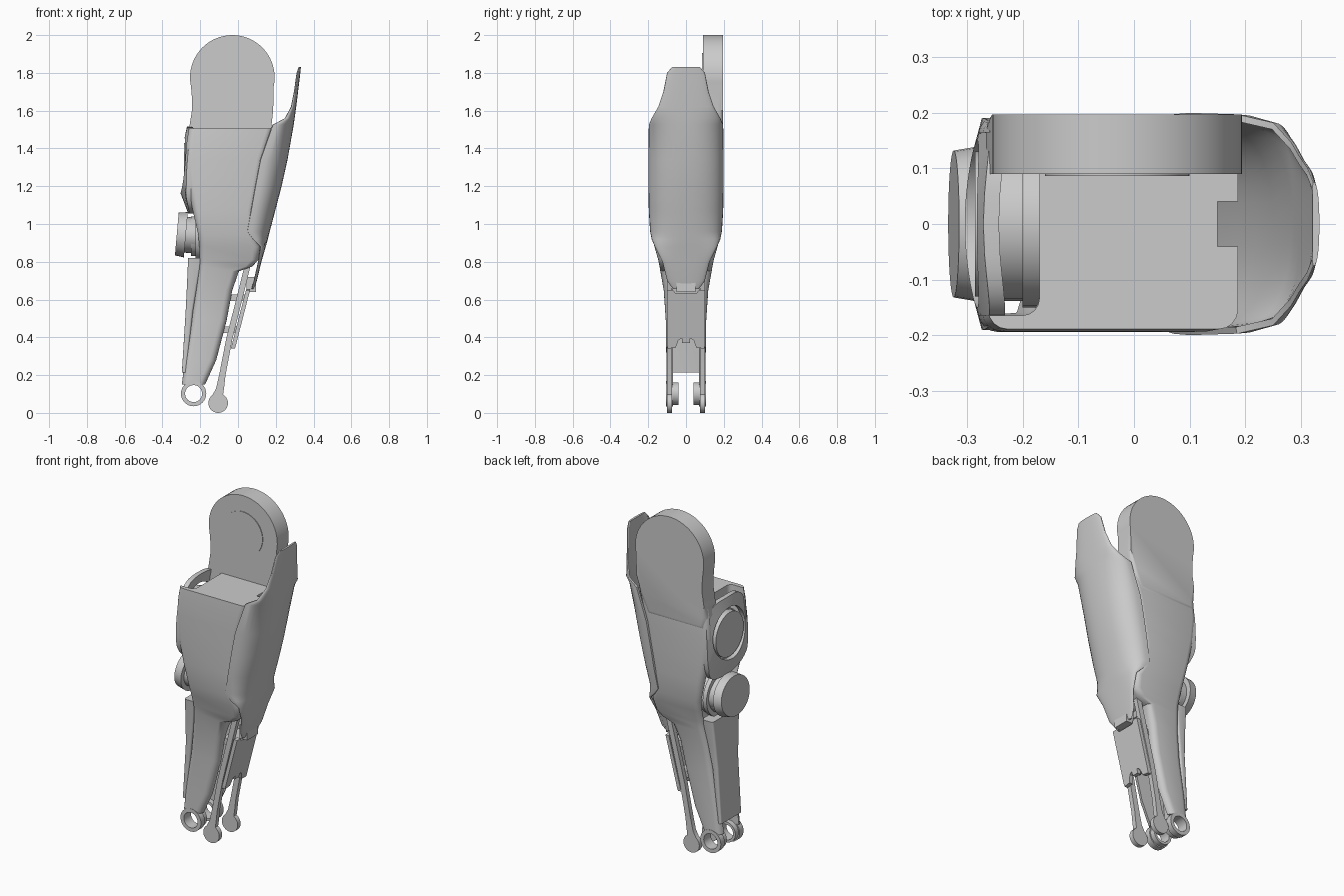
import bpy, bmesh
from math import sin, cos, pi, radians, tan
from mathutils import Matrix

if "Cube" in bpy.data.objects:
    bpy.data.objects.remove(bpy.data.objects["Cube"])


def finish(name, bm, smooth=True):
    bmesh.ops.recalc_face_normals(bm, faces=bm.faces)
    me = bpy.data.meshes.new(name)
    bm.to_mesh(me)
    bm.free()
    ob = bpy.data.objects.new(name, me)
    bpy.context.collection.objects.link(ob)
    if smooth:
        shade(ob)
    return ob


def shade(ob):
    bpy.ops.object.select_all(action='DESELECT')
    ob.select_set(True)
    bpy.context.view_layer.objects.active = ob
    bpy.ops.object.shade_smooth_by_angle(angle=radians(32))


def loft(name, rings, wrap=False, smooth=True):
    """Skin closed rings; cap the ends, or join last ring to first."""
    bm = bmesh.new()
    vs = [[bm.verts.new(p) for p in r] for r in rings]
    n = len(rings[0])
    for a, b in zip(vs, vs[1:] + vs[:1] if wrap else vs[1:]):
        for i in range(n):
            bm.faces.new((a[i], a[(i + 1) % n], b[(i + 1) % n], b[i]))
    if not wrap:
        bm.faces.new(vs[0])
        bm.faces.new(vs[-1])
    return finish(name, bm, smooth)


def round_rect(z, xl, xr, w, r=0.035):
    r = min(r, (xr - xl) * 0.3, w * 0.5)
    pts = []
    for k, (cx, cy) in enumerate(((xr - r, w - r), (xl + r, w - r),
                                  (xl + r, r - w), (xr - r, r - w))):
        for j in range(5):
            a = (k + j / 4) * pi / 2
            pts.append((cx + r * cos(a), cy + r * sin(a), z))
    return pts


def prism_y(name, pts, y0, y1, bevel=0):
    """Extrude an x/z outline along y, rounding the y1 rim."""
    bm = bmesh.new()
    a = [bm.verts.new((x, y0, z)) for x, z in pts]
    b = [bm.verts.new((x, y1, z)) for x, z in pts]
    n = len(pts)
    for i in range(n):
        bm.faces.new((a[i], a[(i + 1) % n], b[(i + 1) % n], b[i]))
    bm.faces.new(a)
    bm.faces.new(b)
    if bevel:
        rim = [e for e in bm.edges if all(v in b for v in e.verts)]
        bmesh.ops.bevel(bm, geom=rim, offset=bevel, segments=4, profile=0.5, affect='EDGES')
    return finish(name, bm)


def circle(c, r, axis, at, n=32):
    if axis == 'x':
        return [(at, c[0] + r * cos(2 * pi * i / n), c[1] + r * sin(2 * pi * i / n)) for i in range(n)]
    return [(c[0] + r * cos(2 * pi * i / n), at, c[1] + r * sin(2 * pi * i / n)) for i in range(n)]


def box(name, x, y, z):
    rect = [(x[0], y[0]), (x[1], y[0]), (x[1], y[1]), (x[0], y[1])]
    return loft(name, [[(p[0], p[1], h) for p in rect] for h in z], smooth=False)


def cut(ob, cutter):
    cutter.hide_render = True
    m = ob.modifiers.new("cut", 'BOOLEAN')
    m.operation, m.solver, m.object = 'DIFFERENCE', 'EXACT', cutter
    bpy.context.view_layer.objects.active = ob
    bpy.ops.object.modifier_apply(modifier=m.name)
    bpy.data.objects.remove(cutter)


# main leg shell, tapering to the ankle: z, back x, front x, half width
rows = [(1.505, -.262, .187, .189), (1.44, -.272, .165, .193), (1.34, -.28, .135, .194),
        (1.2, -.265, .11, .194), (1.07, -.24, .085, .192), (.94, -.212, .09, .183),
        (.88, -.207, .118, .167), (.81, -.205, .108, .147), (.775, -.207, .075, .14),
        (.75, -.21, .005, .136), (.65, -.225, -.03, .118), (.49, -.247, -.06, .107),
        (.28, -.283, -.115, .104), (.15, -.297, -.174, .104)]
shell = loft("leg_shell", [round_rect(*r) for r in rows])
cut(shell, loft("bay_cutter", [round_rect(*r, r=.03) for r in
                               ((1.6, -.5, -.17, .165), (.95, -.5, -.17, .16), (.8, -.5, -.17, .12))]))
cut(shell, box("fork_cutter", (-.5, .3), (-.07, .07), (0, .72)))
cut(shell, box("notch_cutter", (.15, .3), (-.04, .04), (1.38, 1.6)))
shade(shell)

# knee panel on the back side, with a round head
head = [(-.03 + .224 * cos(a), 1.776 + .224 * sin(a)) for a in
        [radians(-12 + 204 * i / 36) for i in range(37)]]
outline = head + [(-.243, 1.66), (-.244, 1.6), (-.255, 1.53), (-.266, 1.46),
                  (-.26, 1.38), (.12, 1.38), (.175, 1.5), (.186, 1.6)]
prism_y("knee_panel", outline, .09, .197, bevel=.03)
loft("knee_pad", [circle((-.03, 1.776), .13, 'y', y, 40) for y in (.086, .1)])

# curved shin guard: z, front x, side edge x, half width
guard = [(1.83, .333, .322, .075), (1.80, .33, .312, .1), (1.7, .318, .298, .12),
         (1.62, .308, .282, .147), (1.56, .3, .25, .182), (1.525, .295, .185, .197),
         (1.34, .262, .12, .199), (1.2, .231, .093, .199), (1.07, .197, .07, .197),
         (.96, .168, .05, .19), (.92, .158, .08, .182), (.88, .147, .12, .165),
         (.8, .124, .108, .125), (.7, .1, .085, .1), (.655, .085, .073, .068)]


def guard_ring(z, xf, xe, w, t=.012, n=20):
    outer, inner = [], []
    for i in range(n + 1):
        a = -pi / 2 + pi * i / n
        c, s = max(cos(a), 0) ** .85, (abs(sin(a)) ** .85) * (1 if a > 0 else -1)
        outer.append((xe + (xf - xe) * c, w * s, z))
        inner.append((xe - .002 + (xf - xe - t + .002) * c, (w - t) * s, z))
    return outer + inner[::-1]


loft("shin_guard", [guard_ring(*r) for r in guard])

# calf frame: curved plate with a round window
def frame_pt(y, z, dx):
    x = -.304 + .85 * y * y + .03 * (max(0, z - 1.22) / .28) ** 2 + 1.2 * max(0, 1.16 - z) ** 1.5
    return (x + dx, y, z)


def signed_pow(v, p):
    return abs(v) ** p * (1 if v >= 0 else -1)


angles = [2 * pi * i / 48 for i in range(48)]
rim_out = [(.19 * signed_pow(cos(a), .6), 1.285 + .23 * signed_pow(sin(a), .6)) for a in angles]
rim_in = [(.15 * cos(a), 1.31 + .148 * sin(a)) for a in angles]
loft("calf_frame", [[frame_pt(y, z, dx) for y, z in rim] for rim, dx in
                    ((rim_out, 0), (rim_in, 0), (rim_in, .028), (rim_out, .028))], wrap=True)

# two motors set in the back of the leg
upper = ((-.286, .13), (-.25, .13), (-.25, .138), (-.2, .138), (-.2, .15), (-.16, .15))
loft("upper_motor", [circle((0, 1.3), r, 'x', x, 28) for x, r in upper])
lower = ((-.25, .105), (-.225, .105), (-.225, .13), (-.2, .13), (-.2, .12), (-.16, .12))
loft("lower_motor", [circle((0, .935), r, 'x', x, 28) for x, r in lower])
cap = loft("lower_motor_cap", [circle((0, 0), r, 'x', x, 36) for x, r in
                               ((-.024, .132), (.024, .14), (.024, .11), (.08, .11))])
cap.data.transform(Matrix.Translation((-.3, 0, .945)) @ Matrix.Rotation(radians(5), 4, 'Y')
                   @ Matrix.Diagonal((1, 1, .86, 1)))

# lower calf cover
loft("calf_cover", [round_rect(*r, r=.012) for r in
                    ((.82, -.264, -.19, .128), (.68, -.27, -.215, .112),
                     (.54, -.277, -.238, .1), (.215, -.297, -.275, .095))])

# ankle eyes and push rods, one pair each side
ball = [(-.105 + .052 * cos(a), .052 + .052 * sin(a)) for a in
        [radians(60 - 295 * i / 28) for i in range(29)]]
rod = [(.04, .8), (.072, .8), (-.03, .39), (-.066, .2), (-.074, .13)] + ball + \
      [(-.116, .13), (-.1, .2), (-.063, .39)]
for side, s in (("front", -1), ("back", 1)):
    eye = [circle((-.235, .102), r, 'y', s * y) for r, y in
           ((.067, .106), (.067, .07), (.06, .07), (.06, .04), (.045, .04), (.045, .106))]
    loft(f"ankle_eye_{side}", eye, wrap=True)
    prism_y(f"push_rod_{side}", rod, s * .073, s * .1)

# front ankle plate with a notched lower edge, and its cross bars
half = [(.02, .37), (.022, .395), (.04, .385), (.055, .345), (.098, .34), (.1, .36),
        (.1, .65), (.07, .652), (.055, .632)]
edge = half + [(-y, z) for y, z in reversed(half)]
loft("ankle_plate", [[(.064 + (z - .65) * .258 + dx, y, z) for y, z in edge] for dx in (0, -.022)],
     smooth=False)
for i, (x, z) in enumerate(((.01, .61), (-.03, .44))):
    box(f"cross_bar_{i}", (x - .06, x + .035), (-.075, .075), (z - .018, z + .018))
box("plate_hinge", (.045, .095), (-.05, .05), (.64, .72))
